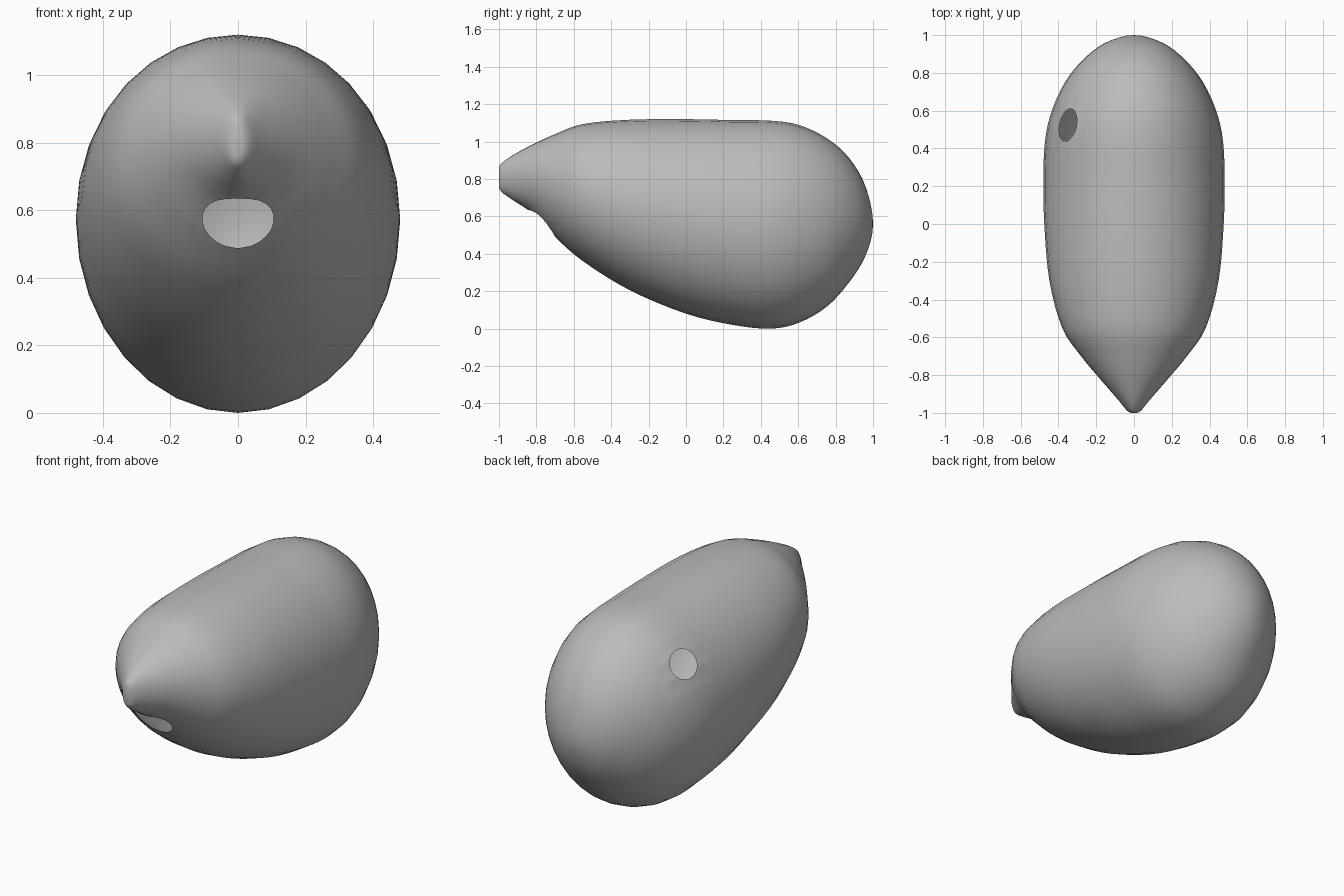
import bpy
import bmesh
from math import sin, cos, pi, tau
from mathutils import Vector

old = bpy.data.objects.get("Cube")
if old:
    bpy.data.objects.remove(old)

SIDES = 32
STEPS = 4

# Stations along the body: y, top height, bottom height, half width
stations = [
    (-1.0, .865, .755, .018), (-.985, .885, .73, .04), (-.93, .925, .69, .085),
    (-.82, .985, .615, .18), (-.7, 1.04, .49, .28), (-.55, 1.094, .36, .38),
    (-.3, 1.117, .205, .448), (0, 1.12, .08, .475), (.25, 1.115, .02, .48),
    (.45, 1.112, 0, .47), (.6, 1.09, .03, .435), (.75, 1.02, .115, .366),
    (.87, .915, .245, .27), (.96, .76, .39, .15), (1.0, .56, .56, 0),
]


def catmull(a, b, c, d, t):
    return (2 * b + (c - a) * t + (2 * a - 5 * b + 4 * c - d) * t * t
            + (3 * b - a - 3 * c + d) * t ** 3) / 2


def smooth_stations(rows):
    """Spline through the stations; the rounded end mirrors onto itself."""
    y, top, low, wide = rows[-2]
    ext = [rows[0]] + rows + [(y, low, top, -wide)]
    out = []
    for i in range(1, len(ext) - 2):
        for k in range(STEPS):
            out.append([catmull(*vals, k / STEPS) for vals in zip(*ext[i - 1:i + 3])])
    return out


def cut_hole(bm, centre, axis, across, half_a, half_b, sides=24):
    """Slice an oval outline into the shell with planes and remove the inside."""
    centre, axis = Vector(centre), Vector(axis).normalized()
    u = (Vector(across) - axis * axis.dot(Vector(across))).normalized()
    v = axis.cross(u)
    planes = []
    for k in range(sides):
        a = tau * k / sides
        n = (u * cos(a) / half_a + v * sin(a) / half_b).normalized()
        planes.append((centre + u * half_a * cos(a) + v * half_b * sin(a), n))
    reach = max(half_a, half_b) * 1.25

    def near(f):
        return (f.calc_center_median() - centre).length < reach + .05

    def inside(f):
        p = f.calc_center_median()
        return near(f) and all((p - co).dot(n) < 1e-5 for co, n in planes)

    for co, n in planes:
        faces = [f for f in bm.faces if near(f)]
        geom = set(faces)
        for f in faces:
            geom.update(f.edges)
            geom.update(f.verts)
        bmesh.ops.bisect_plane(bm, geom=list(geom), dist=1e-5, plane_co=co, plane_no=n)
    bmesh.ops.delete(bm, geom=[f for f in bm.faces if inside(f)], context='FACES')


# Hollow body shell lofted from oval rings
bm = bmesh.new()
rings = []
for y, top, low, wide in smooth_stations(stations):
    mid, tall = (top + low) / 2, (top - low) / 2
    rings.append([bm.verts.new((wide * sin(tau * k / SIDES), y, mid + tall * cos(tau * k / SIDES)))
                  for k in range(SIDES)])
for r, s in zip(rings, rings[1:]):
    for k in range(SIDES):
        j = (k + 1) % SIDES
        bm.faces.new((r[k], r[j], s[j], s[k]))
end = bm.verts.new((0, stations[-1][0], stations[-1][1]))
for k in range(SIDES):
    bm.faces.new((rings[-1][k], rings[-1][(k + 1) % SIDES], end))
bm.faces.new(rings[0])
bmesh.ops.recalc_face_normals(bm, faces=bm.faces)

# Sound hole under the tip and finger hole on the upper side
cut_hole(bm, (0, -.77, .563), (0, -.72, -.69), (1, 0, 0), .105, .103)
cut_hole(bm, (-.352, .525, .90), (-.74, .2, .64), (0, 1, 0), .087, .08)

mesh = bpy.data.meshes.new("hollow_body")
bm.to_mesh(mesh)
bm.free()
body = bpy.data.objects.new("hollow_body", mesh)
bpy.context.collection.objects.link(body)

# Plain grey finish
grey = bpy.data.materials.new("plain_grey")
grey.use_nodes = True
grey.diffuse_color = (.5, .5, .5, 1)
grey.node_tree.nodes["Principled BSDF"].inputs["Base Color"].default_value = (.5, .5, .5, 1)
mesh.materials.append(grey)

bpy.context.view_layer.objects.active = body
body.select_set(True)
bpy.ops.object.shade_smooth_by_angle(angle=pi / 3)
